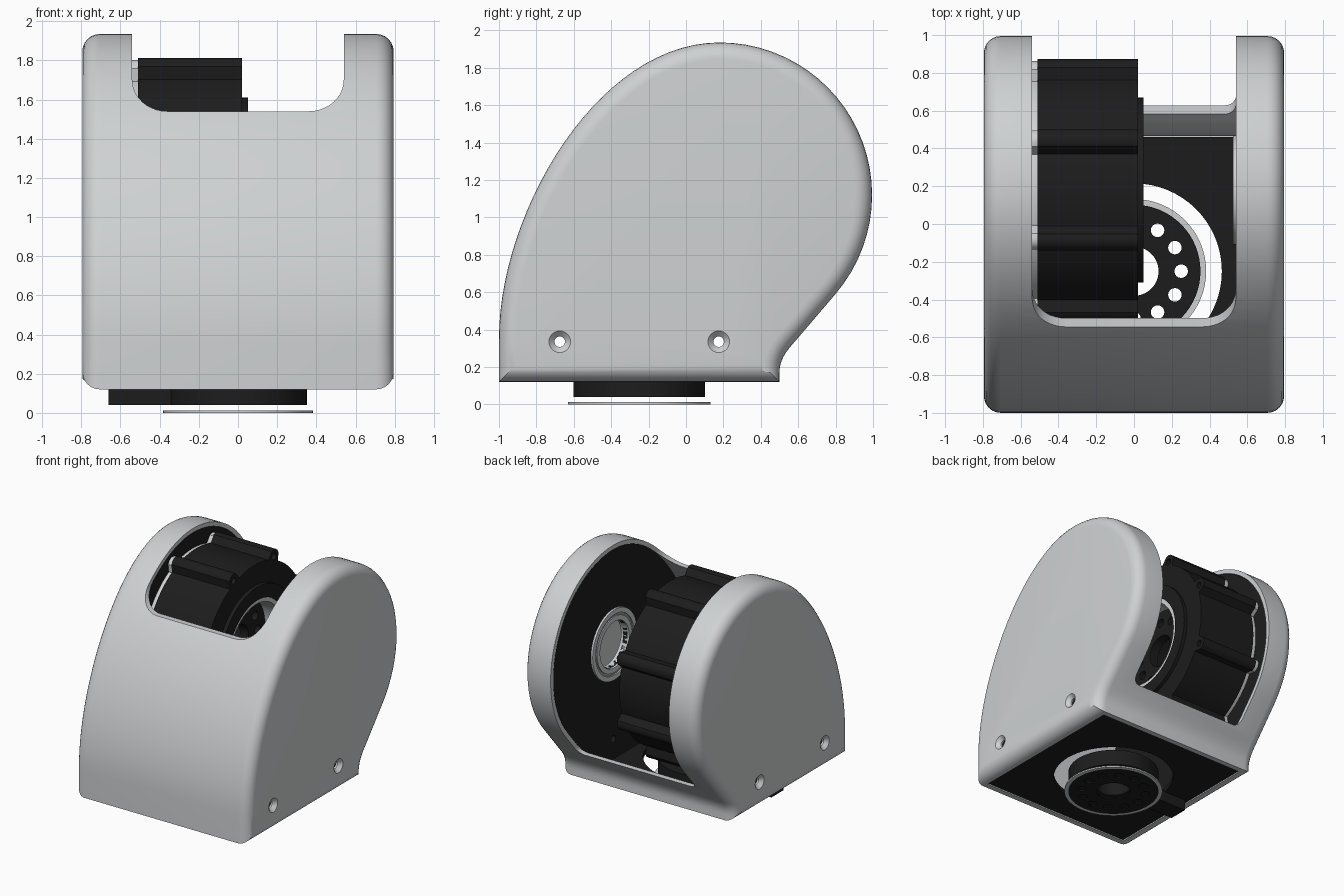
import bpy, bmesh
from math import sin, cos, pi, radians, sqrt

cube = bpy.data.objects.get("Cube")
if cube:
    bpy.data.objects.remove(cube, do_unlink=True)


def material(name, rgb):
    m = bpy.data.materials.new(name)
    m.use_nodes = True
    m.diffuse_color = (*rgb, 1)
    m.node_tree.nodes["Principled BSDF"].inputs["Base Color"].default_value = (*rgb, 1)
    return m


GREY = material("light grey", (0.62, 0.64, 0.65))
BLACK = material("black", (0.012, 0.012, 0.012))
STEEL = material("mid grey", (0.32, 0.33, 0.34))

PLACE = {"x": lambda u, v, t: (t, u, v),
         "y": lambda u, v, t: (u, t, v),
         "z": lambda u, v, t: (u, v, t)}


def loft(name, sections, axis, mat=None, hollow=False):
    """Skin a list of (loop, position) sections; hollow joins last to first."""
    bm = bmesh.new()
    rings = [[bm.verts.new(PLACE[axis](u, v, t)) for u, v in loop] for loop, t in sections]
    pairs = list(zip(rings, rings[1:]))
    if hollow:
        pairs.append((rings[-1], rings[0]))
    else:
        bm.faces.new(rings[0])
        bm.faces.new(rings[-1])
    n = len(rings[0])
    for a, b in pairs:
        for i in range(n):
            j = (i + 1) % n
            bm.faces.new((a[i], a[j], b[j], b[i]))
    bmesh.ops.recalc_face_normals(bm, faces=bm.faces[:])
    me = bpy.data.meshes.new(name)
    bm.to_mesh(me)
    bm.free()
    ob = bpy.data.objects.new(name, me)
    bpy.context.collection.objects.link(ob)
    if mat:
        me.materials.append(mat)
    return ob


def prism(name, loop, axis, a, b, mat=None):
    return loft(name, [(loop, a), (loop, b)], axis, mat)


def tube(name, outer, inner, axis, a, b, mat):
    return loft(name, [(outer, a), (outer, b), (inner, b), (inner, a)], axis, mat, True)


def circle(c, r, n=64):
    return [(c[0] + r * cos(2 * pi * i / n), c[1] + r * sin(2 * pi * i / n)) for i in range(n)]


def rect(u0, u1, v0, v1):
    return [(u0, v0), (u1, v0), (u1, v1), (u0, v1)]


def cut(ob, cutters):
    for c in cutters:
        c.hide_render = True
        mod = ob.modifiers.new("cut", "BOOLEAN")
        mod.operation, mod.solver, mod.object = "DIFFERENCE", "EXACT", c
    bpy.context.view_layer.update()
    dg = bpy.context.evaluated_depsgraph_get()
    me = bpy.data.meshes.new_from_object(ob.evaluated_get(dg))
    ob.modifiers.clear()
    ob.data = me


def discard(cutters):
    for c in cutters:
        bpy.data.objects.remove(c, do_unlink=True)


def bezier(p, n):
    return [tuple((1 - t) ** 3 * p[0][k] + 3 * t * (1 - t) ** 2 * p[1][k]
                  + 3 * t * t * (1 - t) * p[2][k] + t ** 3 * p[3][k] for k in (0, 1))
            for t in (i / n for i in range(n + 1))]


def inset(loop, d):
    """Move a counter-clockwise outline inwards by d."""
    out, n = [], len(loop)
    for i, p in enumerate(loop):
        normals = []
        for a, b in ((loop[i - 1], p), (p, loop[(i + 1) % n])):
            dx, dy = b[0] - a[0], b[1] - a[1]
            length = sqrt(dx * dx + dy * dy)
            normals.append((-dy / length, dx / length))
        (ax, ay), (bx, by) = normals
        k = d / (1 + ax * bx + ay * by)
        out.append((p[0] + (ax + bx) * k, p[1] + (ay + by) * k))
    return out


def rounded_slot(w, z0, z1, rx, rz):
    """Upright slot with rounded lower corners."""
    arc = [(radians(a * 9)) for a in range(11)]
    right = [(w - rx + rx * sin(a), z0 + rz - rz * cos(a)) for a in arc]
    left = [(-x, z) for x, z in reversed(right)]
    return right + [(w, z1), (-w, z1)] + left


# Side profile of the shell: flared back, round head, sweeping front
HEAD = (0.18, 1.12)
R = 0.815
profile = [(0.5, 0.12)] + bezier([(0.5, 0.17), (0.5, 0.235), (0.53, 0.28), (0.59, 0.345)], 8)
profile += [(HEAD[0] + R * cos(radians(a)), HEAD[1] + R * sin(radians(a))) for a in range(-40, 90, 5)]
profile += bezier([(0.18, 1.935), (-0.47, 1.935), (-1, 1.03), (-1, 0.35)], 28) + [(-1, 0.12)]

# Outer shell with softened sides, hollowed and slotted
edge = 0.09
half = [(edge * (1 - cos(a)), 0.705 + edge * sin(a)) for a in (radians(15 * i) for i in range(7))]
shell = loft("shell", [(inset(profile, d), -x) for d, x in reversed(half)]
             + [(inset(profile, d), x) for d, x in half], "x", GREY)
screws = []
for y in (-0.675, 0.175):
    c = (y, 0.335)
    wide, thin = circle(c, 0.063, 24), circle(c, 0.028, 24)
    screws.append(loft("screw_cutter", [(wide, -0.8), (thin, -0.765), (thin, 0.765), (wide, 0.8)], "x"))
hollows = [prism("cavity_cutter", inset(profile, 0.035), "x", -0.75, 0.75),
           prism("base_cutter", rect(-0.69, 0.69, -0.955, 0.455), "z", 0, 0.3),
           prism("front_slot_cutter", rounded_slot(0.54, 1.54, 2.2, 0.18, 0.16), "y", -1.3, 0.4),
           prism("back_slot_cutter", rounded_slot(0.54, 0.39, 2.2, 0.06, 0.06), "y", 0.2, 1.3)]
cut(shell, hollows + screws)
discard(hollows)

# Black liner plates inside both arms
liner = inset(profile, 0.037)
bore = prism("bore_cutter", circle(HEAD, 0.19), "x", 0.4, 0.7)
left_plate = prism("left_inner_plate", liner, "x", 0.54, 0.58, BLACK)
cut(left_plate, screws + [bore])
right_plate = prism("right_inner_plate", liner, "x", -0.585, -0.547, BLACK)
cut(right_plate, screws)
discard(screws + [bore])

# Bearing on the left arm
for name, r0, r1, x, mat in (("bearing_outer_ring", 0.29, 0.25, 0.523, GREY),
                             ("bearing_seal", 0.25, 0.23, 0.533, STEEL),
                             ("bearing_inner_ring", 0.23, 0.19, 0.525, GREY)):
    tube(name, circle(HEAD, r0), circle(HEAD, r1), "x", x, 0.6, mat)

# Motor housing with eight bolt lobes
LOBES, LOBE_R, BODY_R = 8, 0.06, 0.66
lobe_centre = 0.685


def lobed(scale=1.0, n=192):
    pts = []
    for i in range(n):
        a = 2 * pi * i / n
        step = 2 * pi / LOBES
        off = a % step - step / 2
        r, side = BODY_R, lobe_centre * sin(off)
        if abs(side) < LOBE_R:
            r = max(r, lobe_centre * cos(off) + sqrt(LOBE_R ** 2 - side ** 2))
        pts.append((HEAD[0] + scale * r * cos(a), HEAD[1] + scale * r * sin(a)))
    return pts


def ring_of_cutters(centre, radius, count, r, axis, a, b, phase=0.0):
    return [prism("hole_cutter", circle((centre[0] + radius * cos(2 * pi * (i + phase) / count),
                                         centre[1] + radius * sin(2 * pi * (i + phase) / count)), r, 16),
                  axis, a, b) for i in range(count)]


housing = tube("motor_housing", lobed(), circle(HEAD, 0.38, 192), "x", -0.51, 0.02, BLACK)
sockets = ring_of_cutters(HEAD, lobe_centre, LOBES, 0.026, "x", -0.03, 0.1, 0.5)
cut(housing, sockets)
discard(sockets)
tube("motor_back_gasket", lobed(0.985), circle(HEAD, 0.38, 192), "x", -0.543, -0.511, GREY)
tube("motor_flange", circle(HEAD, 0.49), circle(HEAD, 0.38), "x", 0.015, 0.05, BLACK)
tube("motor_bearing_ring", circle(HEAD, 0.38), circle(HEAD, 0.345), "x", -0.2, 0.04, GREY)


def hub(name, centre, r, axis, a, b):
    """Drilled disc with a centre bore and twelve bolt holes."""
    ob = tube(name, circle(centre, r), circle(centre, 0.13), axis, a, b, BLACK)
    holes = ring_of_cutters(centre, 0.25, 12, 0.036, axis, a - 0.1, b + 0.1)
    cut(ob, holes)
    discard(holes)


hub("motor_hub", HEAD, 0.35, "x", -0.2, -0.12)

# Floor plate with the turntable below it
TURN = (0, -0.25)
floor = prism("floor_plate", rect(-0.69, 0.69, -0.955, 0.46), "z", 0.13, 0.17, BLACK)
opening = prism("floor_cutter", circle(TURN, 0.465), "z", 0, 0.5)
cut(floor, [opening])
discard([opening])
hub("turntable_drum", TURN, 0.352, "z", 0.04, 0.17)
hub("turntable_disc", TURN, 0.352, "z", 0.0, 0.01)
tube("turntable_ring", circle(TURN, 0.382), circle(TURN, 0.352), "z", 0.0, 0.012, GREY)
prism("cable_connector", rect(-0.66, -0.33, -0.33, -0.17), "z", 0.04, 0.14, BLACK)

# Smooth rounded surfaces, keep hard edges crisp
bpy.ops.object.select_all(action="DESELECT")
for ob in bpy.context.collection.objects:
    if ob.type == "MESH":
        ob.select_set(True)
        bpy.context.view_layer.objects.active = ob
bpy.ops.object.shade_smooth_by_angle(angle=radians(30))
